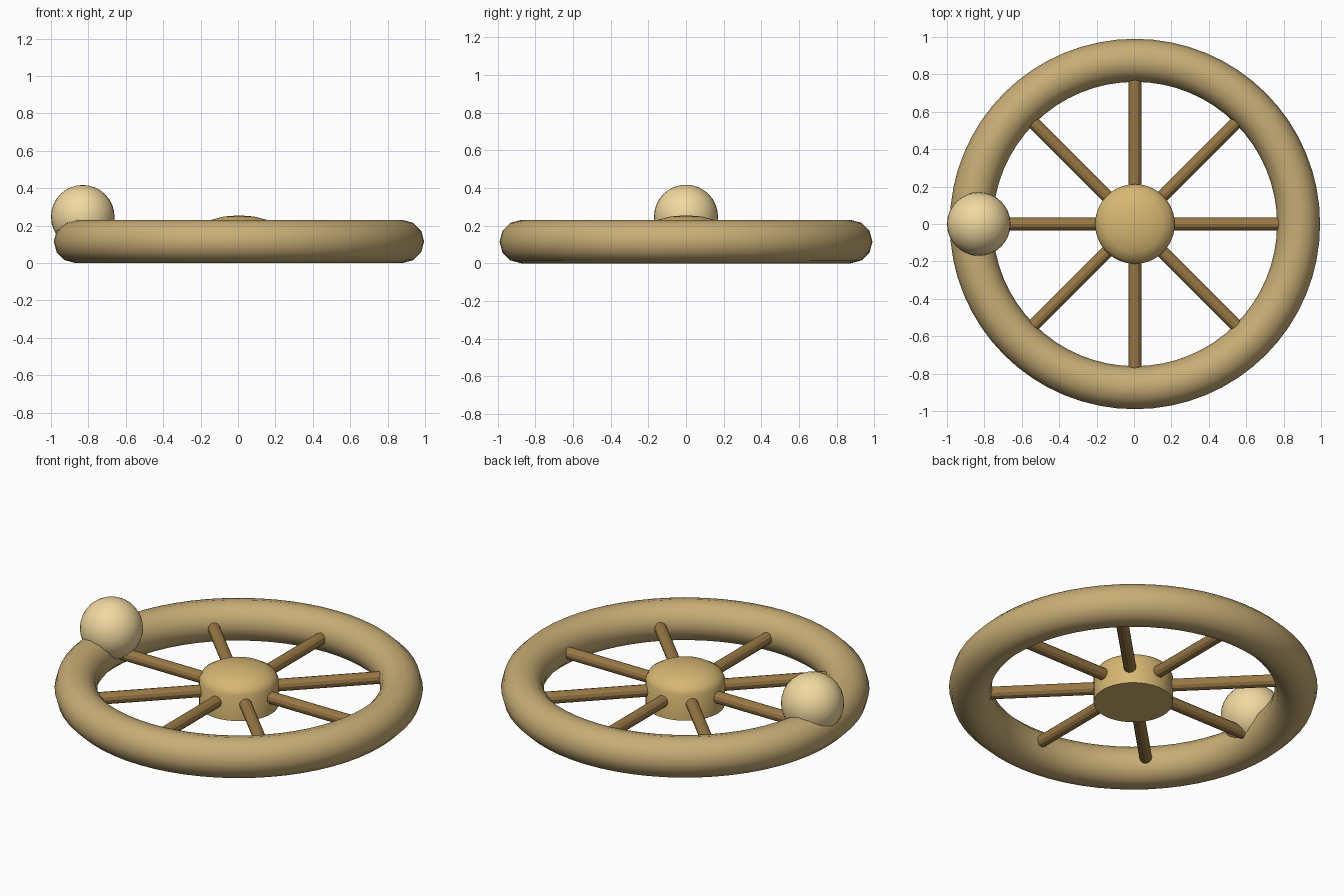
import bpy
from math import cos, sin, pi, radians

if "Cube" in bpy.data.objects:
    bpy.data.objects.remove(bpy.data.objects["Cube"])

MID = 0.115   # mid height of the wheel
CX = 0.005    # wheel centre in x


def material(name, rgb):
    m = bpy.data.materials.new(name)
    m.diffuse_color = (*rgb, 1)
    m.use_nodes = True
    m.node_tree.nodes["Principled BSDF"].inputs["Base Color"].default_value = m.diffuse_color
    return m


def finish(name, mat, angle=None):
    ob = bpy.context.object
    ob.name = name
    ob.data.materials.append(mat)
    if angle:
        bpy.ops.object.shade_smooth_by_angle(angle=radians(angle))
    return ob


rim_wood = material("rim_wood", (0.58, 0.42, 0.18))
hub_wood = material("hub_wood", (0.68, 0.47, 0.17))
spoke_wood = material("spoke_wood", (0.32, 0.19, 0.06))
knob_wood = material("knob_wood", (0.88, 0.69, 0.35))

# Round rim
bpy.ops.mesh.primitive_torus_add(major_radius=0.875, minor_radius=MID,
                                 major_segments=64, minor_segments=12,
                                 location=(CX, 0, MID))
finish("rim", rim_wood, 40)

# Hub: straight wall with a shallow domed cap, lathed from a profile
R, BASE, EDGE, DOME = 0.213, 0.018, 0.17, 0.085
profile = [(R, BASE)] + [(R * cos(a), EDGE + DOME * sin(a))
                         for a in (i * pi / 16 for i in range(0, 8, 2))]
N = 48
verts = [(r * cos(2 * pi * i / N), r * sin(2 * pi * i / N), z)
         for r, z in profile for i in range(N)]
apex = len(verts)
verts.append((0, 0, EDGE + DOME))
faces = [tuple(reversed(range(N)))]
for k in range(len(profile) - 1):
    for i in range(N):
        j = (i + 1) % N
        faces.append((k * N + i, k * N + j, (k + 1) * N + j, (k + 1) * N + i))
last = apex - N
faces += [(last + i, last + (i + 1) % N, apex) for i in range(N)]
mesh = bpy.data.meshes.new("hub")
mesh.from_pydata(verts, [], faces)
hub = bpy.data.objects.new("hub", mesh)
hub.location.x = CX
bpy.context.collection.objects.link(hub)
bpy.context.view_layer.objects.active = hub
bpy.ops.object.select_all(action='DESELECT')
hub.select_set(True)
finish("hub", hub_wood, 35)

# Eight faceted spokes from hub to rim
INNER, OUTER = 0.15, 0.82
for i in range(8):
    a = i * pi / 4
    mid = (INNER + OUTER) / 2
    bpy.ops.mesh.primitive_cylinder_add(
        vertices=12, radius=0.034, depth=OUTER - INNER,
        location=(CX + mid * cos(a), mid * sin(a), MID), rotation=(0, pi / 2, a))
    finish(f"spoke_{i + 1}", spoke_wood)

# Ball handle on the rim
bpy.ops.mesh.primitive_uv_sphere_add(segments=32, ring_count=16, radius=0.17,
                                     location=(-0.83, 0, 0.247))
finish("handle_ball", knob_wood, 40)
